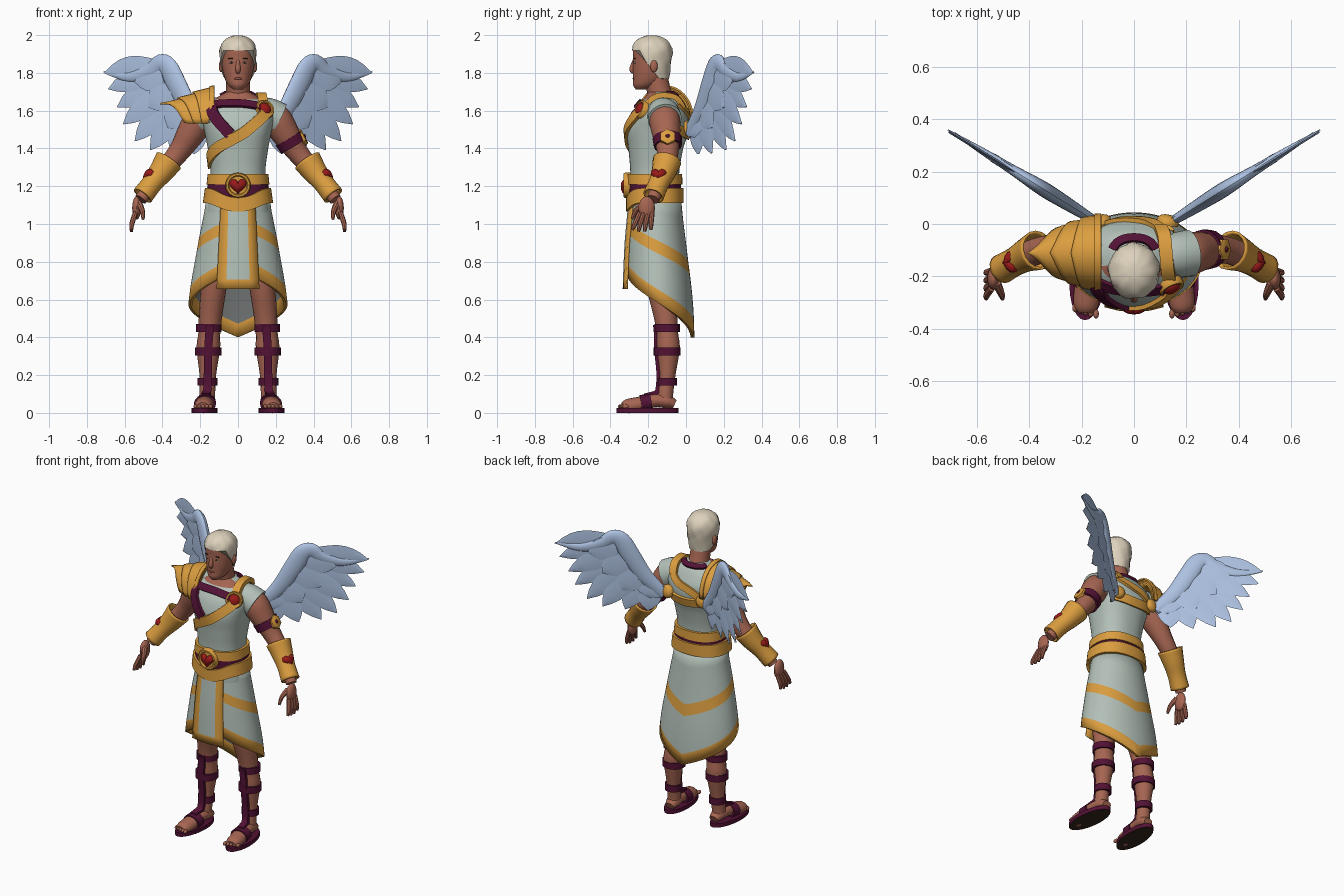
import bpy, bmesh, math
from math import sin, cos, pi, radians, asin
from mathutils import Vector, Matrix

if "Cube" in bpy.data.objects:
    bpy.data.objects.remove(bpy.data.objects["Cube"])

def material(name, *rgb):
    m = bpy.data.materials.new(name)
    m.use_nodes = True
    m.diffuse_color = (*rgb, 1)
    m.node_tree.nodes["Principled BSDF"].inputs["Base Color"].default_value = (*rgb, 1)
    return m

GOLD = material("gold", .71, .34, .05)
SKIN = material("skin", .385, .132, .085)
ROBE = material("pale_robe", .45, .53, .48)
LINING = material("grey_lining", .17, .18, .18)
WING = material("pale_blue_feather", .42, .54, .76)
WINE = material("wine_leather", .085, .006, .035)
GEM = material("red_gem", .32, .01, .01)
HAIR = material("blond_hair", .72, .64, .50)
DARK = material("dark_brown", .035, .02, .01)
LIP = material("lip", .28, .08, .06)
Y, Z = Vector((0, 1, 0)), Vector((0, 0, 1))

# ---- helpers ----
def finish(bm, name, mats, solid=0):
    bmesh.ops.recalc_face_normals(bm, faces=bm.faces)
    me = bpy.data.meshes.new(name)
    bm.to_mesh(me)
    bm.free()
    for m in mats:
        me.materials.append(m)
    me.shade_smooth()
    me.set_sharp_from_angle(angle=radians(42))
    ob = bpy.data.objects.new(name, me)
    bpy.context.collection.objects.link(ob)
    if solid:
        mod = ob.modifiers.new("thickness", "SOLIDIFY")
        mod.thickness, mod.offset = solid, 0

def grid(name, rows, *mats, closed=True, caps=True, rule=None, solid=0):
    bm = bmesh.new()
    vs = [[bm.verts.new(p) for p in r] for r in rows]
    n = len(vs[0])
    for i in range(len(vs) - 1):
        for j in range(n if closed else n - 1):
            k = (j + 1) % n
            f = bm.faces.new((vs[i][j], vs[i][k], vs[i + 1][k], vs[i + 1][j]))
            f.material_index = rule(i, j) if rule else 0
    if closed and caps:
        for r in (0, -1):
            cap = bm.faces.new(vs[r])
            cap.material_index = rule(r or -2, 0) if rule else 0
    finish(bm, name, mats, solid)

def catmull(q, f):
    return tuple(.5 * (2 * b + (c - a) * f + (2 * a - 5 * b + 4 * c - d) * f * f
                       + (3 * b - a - 3 * c + d) * f ** 3) for a, b, c, d in zip(*q))

def segment(pts, i):
    last = len(pts) - 1
    return [pts[min(max(i + k, 0), last)] for k in (-1, 0, 1, 2)]

def resample(pts, n=4):
    return [catmull(segment(pts, i), k / n) for i in range(len(pts) - 1) for k in range(n)] + [pts[-1]]

def lookup(table, key):
    key = min(max(key, table[0][0]), table[-1][0])
    i = max(k for k in range(len(table) - 1) if table[k][0] <= key)
    return catmull(segment(table, i), (key - table[i][0]) / (table[i + 1][0] - table[i][0]))[1:]

def tube(name, stations, mat, s=1, ref=Y, flat=1, sides=16, caps=True, solid=0):
    st = resample(stations) if len(stations) > 2 else stations
    ps = [Vector((s * p[0], p[1], p[2])) for p in st]
    rows = []
    for i, p in enumerate(ps):
        t = (ps[min(i + 1, len(ps) - 1)] - ps[max(i - 1, 0)]).normalized()
        u = t.cross(ref).normalized()
        v = u.cross(t)
        rows.append([p + st[i][3] * (u * cos(a) + v * sin(a) * flat) for a in circle(sides)])
    grid(name, rows, mat, caps=caps, solid=solid)

def ribbon(name, pts, width, mat, thick=.014):
    rows = []
    for i, (p, n) in enumerate(pts):
        t = pts[min(i + 1, len(pts) - 1)][0] - pts[max(i - 1, 0)][0]
        w = t.cross(n).normalized() * width / 2
        rows.append([p - w - n * .015, p - w + n * thick, p + w + n * thick, p + w - n * .015])
    grid(name, rows, mat)

def blob(name, c, size, mat):
    bm = bmesh.new()
    bmesh.ops.create_uvsphere(bm, u_segments=14, v_segments=8, radius=1,
                              matrix=Matrix.Translation(c) @ Matrix.Diagonal((*size, 1)))
    finish(bm, name, [mat])

def circle(n=48):
    return [2 * pi * k / n for k in range(n)]

def polygon(n):
    return [(sin(a), cos(a)) for a in circle(n)]

HEART = [(sin(t) ** 3, (13 * cos(t) - 5 * cos(2 * t) - 2 * cos(3 * t) - cos(4 * t)) / 16)
         for t in circle(28)]
RAISED_RIM = [(1, -.3), (1, .2), (.92, .3), (.78, .3), (.7, .15), (.02, .15)]
DOME = [(1, -.3), (1, .1), (.8, .35), (.45, .5), (.02, .55)]
PLATE = [(1, -.4), (1, .1), (.85, .2), (.02, .2)]

def boss(name, c, n, r, mat, outline, profile):
    c, n = Vector(c), Vector(n).normalized()
    u = Z.cross(n).normalized()
    v = n.cross(u)
    grid(name, [[c + r * (k * (a * u + b * v) + h * n) for a, b in outline] for k, h in profile], mat)

# ---- torso: rows are height, centre y, half width, half depth ----
TORSO = [(1.06, -.165, .17, .13), (1.2, -.165, .152, .13), (1.28, -.165, .145, .13),
         (1.4, -.16, .16, .145), (1.5, -.15, .18, .165), (1.58, -.14, .198, .15),
         (1.63, -.135, .175, .12), (1.67, -.13, .115, .09), (1.7, -.14, .06, .06)]

def power(v):
    return math.copysign(abs(v) ** .85, v)

def torso_pt(th, z, off=0):
    cy, rx, ry = lookup(TORSO, z)
    return Vector(((rx + off) * power(sin(th)), cy - (ry + off) * power(cos(th)), z))

heights = [1.06 + .64 * k / 32 for k in range(33)]
grid("tunic", [[torso_pt(a, z) for a in circle()] for z in heights], ROBE, SKIN,
     rule=lambda i, j: int(heights[i] > (1.645 if j < 10 or j > 37 else 1.685)))

def strap(name, path, width, mat):
    pts = []
    for deg, z in resample(path, 7):
        a, e = radians(deg), .01
        n = (torso_pt(a + e, z) - torso_pt(a - e, z)).cross(torso_pt(a, z + e) - torso_pt(a, z - e))
        pts.append((torso_pt(a, z), n.normalized()))
    ribbon(name, pts, width, mat)

strap("chest_sash", [(48, 1.6), (0, 1.465), (-40, 1.4), (-90, 1.32)], .06, GOLD)
strap("collar_strap", [(35, 1.62), (0, 1.635), (-45, 1.63)], .045, WINE)
strap("chest_strap", [(-45, 1.62), (-28, 1.54), (-10, 1.475)], .06, WINE)
strap("back_collar", [(115, 1.684), (180, 1.682), (245, 1.684)], .034, WINE)
strap("back_sash", [(140, 1.635), (165, 1.59), (195, 1.545), (225, 1.49)], .045, GOLD)
strap("back_cross_strap", [(130, 1.495), (180, 1.475), (230, 1.495)], .055, GOLD)
over = resample([(.138, -.225, 1.62), (.128, -.17, 1.67), (.122, -.11, 1.682),
                 (.115, -.05, 1.668), (.1, -.015, 1.62)])
ribbon("shoulder_sash", [(Vector(p), Vector((0, p[1] + .12, p[2] - 1.6)).normalized()) for p in over],
       .05, GOLD)

# ---- belt ----
def belt(name, low, high, off, mat):
    dip = lambda a: max(0, cos(a)) ** 5
    rows = [[torso_pt(a, z[0] - z[1] * dip(a), o) for a in circle()]
            for z, o in ((low, 0), (low, off), (high, off), (high, 0))]
    grid(name, rows, mat, caps=False)

belt("belt_upper", (1.208, 0), (1.265, 0), .016, GOLD)
belt("belt_core", (1.13, 0), (1.215, 0), .01, WINE)
belt("belt_lower", (1.112, .047), (1.19, .05), .022, GOLD)
boss("belt_buckle", (0, -.31, 1.205), -Y, .067, GOLD, polygon(28), RAISED_RIM)
boss("belt_gem", (0, -.32, 1.203), -Y, .046, GEM, HEART, DOME)
boss("shoulder_brooch", (.14, -.238, 1.605), (.4, -.85, .35), .052, GOLD, polygon(24), RAISED_RIM)
boss("brooch_gem", (.143, -.245, 1.608), (.4, -.85, .35), .034, GEM, polygon(20), DOME)

# ---- skirt with a pointed back hem, gold bands and a grey lining ----
SKIRT = [(.38, -.14, .265, .18), (.6, -.145, .255, .175), (.9, -.157, .206, .152), (1.16, -.16, .16, .127)]

def skirt_pt(th, z, off=0):
    cy, rx, ry = lookup(SKIRT, z)
    return Vector(((rx + off) * sin(th), cy - (ry + off) * cos(th), z))

def skirt_column(th, off):
    a = min(th, 2 * pi - th) / pi
    band, hem = 1.04 - .25 * a, .76 - .36 * a
    low = band - .062 - .012 * a
    spans = ((1.14, band, 3), (band, low, 1), (low, hem + .072, 5), (hem + .072, hem, 1))
    return [skirt_pt(th, p + (q - p) * k / n, off) for p, q, n in spans for k in range(n)] \
        + [skirt_pt(th, hem, off)]

for name, cloth, off, gold_rows in (("skirt", ROBE, 0, (3, 9)), ("skirt_lining", LINING, -.011, (9,))):
    columns = [skirt_column(pi * (.12 + 1.76 * k / 56), off) for k in range(57)]
    grid(name, list(zip(*columns)), cloth, GOLD, closed=False, solid=.01,
         rule=lambda i, j: int(i in gold_rows))

# front panel
panel = []
for z in (1.12, 1.08, 1.0, .9, .8, .705, .655):
    half = .085 + (1.1 - z) * .05
    panel.append([skirt_pt(asin(half * f / lookup(SKIRT, z)[1]), z, .012)
                  for f in (-1, -.55, -.2, .2, .55, 1)])
grid("front_panel", panel, ROBE, GOLD, closed=False, solid=.01,
     rule=lambda i, j: int(j in (0, 4) or i == 5))

# ---- head ----
FACE = [(1.712, -.235, .025, .03), (1.735, -.215, .052, .065), (1.77, -.195, .07, .085),
        (1.82, -.185, .082, .096), (1.88, -.18, .088, .1), (1.93, -.18, .084, .098), (1.98, -.18, .05, .06)]
grid("head", [[(rx * sin(a), cy - ry * cos(a), z) for a in circle(32)]
              for z, cy, rx, ry in resample(FACE)], SKIN)
tube("neck", [(0, -.12, 1.62, .075), (0, -.14, 1.69, .064), (0, -.165, 1.8, .062)], SKIN)
tube("nose", [(0, -.274, 1.868, .008), (0, -.286, 1.82, .014), (0, -.276, 1.802, .01)], SKIN)
blob("mouth", (0, -.275, 1.77), (.024, .008, .007), LIP)

def hair_pt(a, v):
    back = (1 - cos(a)) / 2
    low = 1.918 - .15 * min(1, max(0, (back - .22) / .5)) ** .7
    z = low + (1.998 - low) * sin(v * pi / 2)
    q = (z - 1.9) / .1
    r = math.sqrt(1 - q ** 2.5) if q > 0 else 1 + .13 * q
    r *= 1 + .025 * sin(9 * a + 45 * z) + .02 * sin(5 * a - 70 * z)
    return (.098 * r * sin(a), -.18 - .108 * r * cos(a), z)

grid("hair", [[hair_pt(a, k / 10) for a in circle(40)] for k in range(11)], HAIR)

# ---- paired parts ----
ARM = [(.14, -.12, 1.58, .06), (.195, -.115, 1.56, .082), (.25, -.105, 1.48, .075), (.3, -.097, 1.4, .06),
       (.355, -.1, 1.33, .052), (.41, -.12, 1.27, .05), (.47, -.15, 1.19, .04), (.515, -.175, 1.13, .033)]
LEG = [(.1, -.16, .95, .085), (.125, -.145, .7, .07), (.145, -.11, .52, .062), (.152, -.1, .42, .058),
       (.157, -.095, .34, .062), (.16, -.1, .2, .044), (.163, -.11, .1, .042), (.165, -.11, .05, .042)]
FOOT = [(.162, -.06, .045, .03), (.163, -.1, .06, .044), (.17, -.17, .065, .045),
        (.178, -.25, .045, .05), (.184, -.31, .035, .047), (.186, -.335, .03, .032)]
BONE = [(.15, 1.48, .035), (.25, 1.6, .05), (.325, 1.74, .058), (.37, 1.83, .055),
        (.415, 1.85, .047), (.47, 1.81, .038), (.58, 1.778, .026), (.71, 1.805, .004)]
TIPS = [(.705, 1.8), (.685, 1.715), (.64, 1.62), (.605, 1.53), (.545, 1.44),
        (.465, 1.393), (.35, 1.375), (.235, 1.37)]

def feather(name, s, base, tip, width, off):
    d = tip - base
    side = Vector((-d.y, d.x)).normalized()
    rows = []
    for k, w in enumerate((.7, .85, .95, 1, .95, .8, .5, .05)):
        c = base + d * k / 7 + side * .05 * d.length * sin(pi * k / 7)
        ring = [(c + side * w * width / 2, 0), (c, .006), (c - side * w * width / 2, 0), (c, -.006)]
        rows.append([(s * (p.x - .53 * (off + h)), .62 * (p.x - .13) + .85 * (off + h), p.y) for p, h in ring])
    grid(name, rows, WING)

for s, side in ((1, "left_"), (-1, "right_")):
    # face
    blob(side + "eye", (s * .034, -.27, 1.855), (.014, .006, .006), HAIR)
    blob(side + "iris", (s * .034, -.275, 1.855), (.005, .003, .005), DARK)
    blob(side + "brow", (s * .035, -.271, 1.876), (.019, .005, .003), DARK)
    blob(side + "ear", (s * .09, -.17, 1.835), (.012, .02, .032), SKIN)
    # arm, hand and bracer
    tube(side + "arm", ARM, SKIN, s)
    tube(side + "shoulder_cloth", [(.07, -.125, 1.595, .07), (.15, -.12, 1.585, .085),
         (.213, -.112, 1.555, .09)], ROBE, s, sides=20)
    blob(side + "palm", (s * .537, -.208, 1.085), (.024, .044, .062), SKIN)
    for k in range(4):
        d = (k - 1.5) * .022
        tube(f"{side}finger_{k}", [(.543, -.212 + d, 1.06, .013), (.562, -.228 + 1.3 * d, 1.0, .013),
             (.564, -.235 + 1.5 * d, .955 + abs(d) * .4, .008)], SKIN, s, sides=8)
    tube(side + "thumb", [(.525, -.225, 1.11, .018), (.507, -.265, 1.07, .014), (.502, -.285, 1.025, .008)],
         SKIN, s, sides=8)
    tube(side + "bracer", [(.366, -.1, 1.335, .072), (.408, -.118, 1.275, .06), (.455, -.144, 1.215, .05),
         (.505, -.172, 1.15, .052)], GOLD, s, caps=False, solid=.01)
    boss(side + "bracer_gem", (s * .474, -.145, 1.262), (s * .85, -.1, .5), .041, GEM, HEART, DOME)
    # leg and sandal
    tube(side + "leg", LEG, SKIN, s)
    tube(side + "foot", FOOT, SKIN, s, ref=Z, flat=.8)
    for k in range(5):
        blob(f"{side}toe_{k}", (s * (.145 + k * .02), -.343 + .006 * k, .034), (.011, .018, .012), SKIN)
    grid(side + "sole", [[(s * (.177 + .069 * x + .01 * y), -.203 - .164 * y, z) for x, y in polygon(28)]
                         for z in (0, .026)], WINE, DARK, rule=lambda i, j: int(i == -2))
    for k, (z, r) in enumerate(((.45, .067), (.325, .071), (.165, .053))):
        x = .155 + (.45 - z) * .02
        tube(f"{side}shin_band_{k}", [(x, -.1, z + .021, r), (x, -.1, z - .021, r)], WINE, s)
    tube(side + "foot_strap", [(.172, -.185, .056, .056), (.175, -.24, .048, .059)], WINE, s, ref=Z, flat=.8)
    shin = [(Vector((s * x, y - r, z)), -Y) for x, y, z, r in resample(LEG) if .12 < z < .47]
    shin += [(Vector((s * .166, -.162, .105)), Vector((0, -.7, .7))), (Vector((s * .174, -.22, .09)), Z)]
    ribbon(side + "shin_strip", shin, .043, WINE, .012)
    # wing
    tube(side + "wing_arm", [(x, .62 * (x - .13), z, r) for x, z, r in BONE], WING, s,
         ref=Vector((-s * .53, .85, 0)), flat=.5)
    for k, tip in enumerate(TIPS):
        root, tip = Vector((.425 - .032 * k, 1.825 - .04 * k)), Vector(tip)
        feather(f"{side}flight_feather_{k}", s, root, tip, .125, .003 * (k % 3 - 1))
        if k % 2:
            for layer, off in (("front", -.011), ("back", .011)):
                feather(f"{side}{layer}_covert_{k}", s, root, root.lerp(tip, .5), .15, off)
    boss(side + "wing_boss", (s * .13, .012, 1.505), (s * .25, 1, .15), .042, GOLD, polygon(20), DOME)

# ---- left armband ----
tube("armband", [(.266, -.099, 1.455, .078), (.292, -.096, 1.412, .074)], WINE)
boss("armband_plate", (.345, -.097, 1.462), (.87, 0, .45), .044, GOLD, polygon(6), PLATE)
boss("armband_stud", (.353, -.097, 1.467), (.87, 0, .45), .011, WINE, polygon(12), DOME)

# ---- right pauldron: overlapping pointed plates ----
PAULDRON = [(-.42, 1.615, .02, .02), (-.3, 1.555, .09, .105), (-.2, 1.55, .112, .135), (-.11, 1.56, .12, .145)]

def plate(name, x0, x1, off, point=.45):
    rows = []
    for i in range(9):
        row = []
        for k in range(-9, 10):
            end = x1 + point * (x0 - x1) * abs(k) / 9
            x, a = x0 + (end - x0) * i / 8, 1.7 * k / 9
            z0, ry, rz = lookup(PAULDRON, x)
            row.append((x, -.11 + (ry + off) * sin(a), z0 + (rz + off) * cos(a)))
        rows.append(row)
    grid(name, rows, GOLD, closed=False, solid=.01)

for k, tip in enumerate((-.41, -.32, -.24)):
    plate(f"pauldron_plate_{k}", -.13, tip, .01 * k)
plate("pauldron_rim", -.125, -.15, .027, 0)
